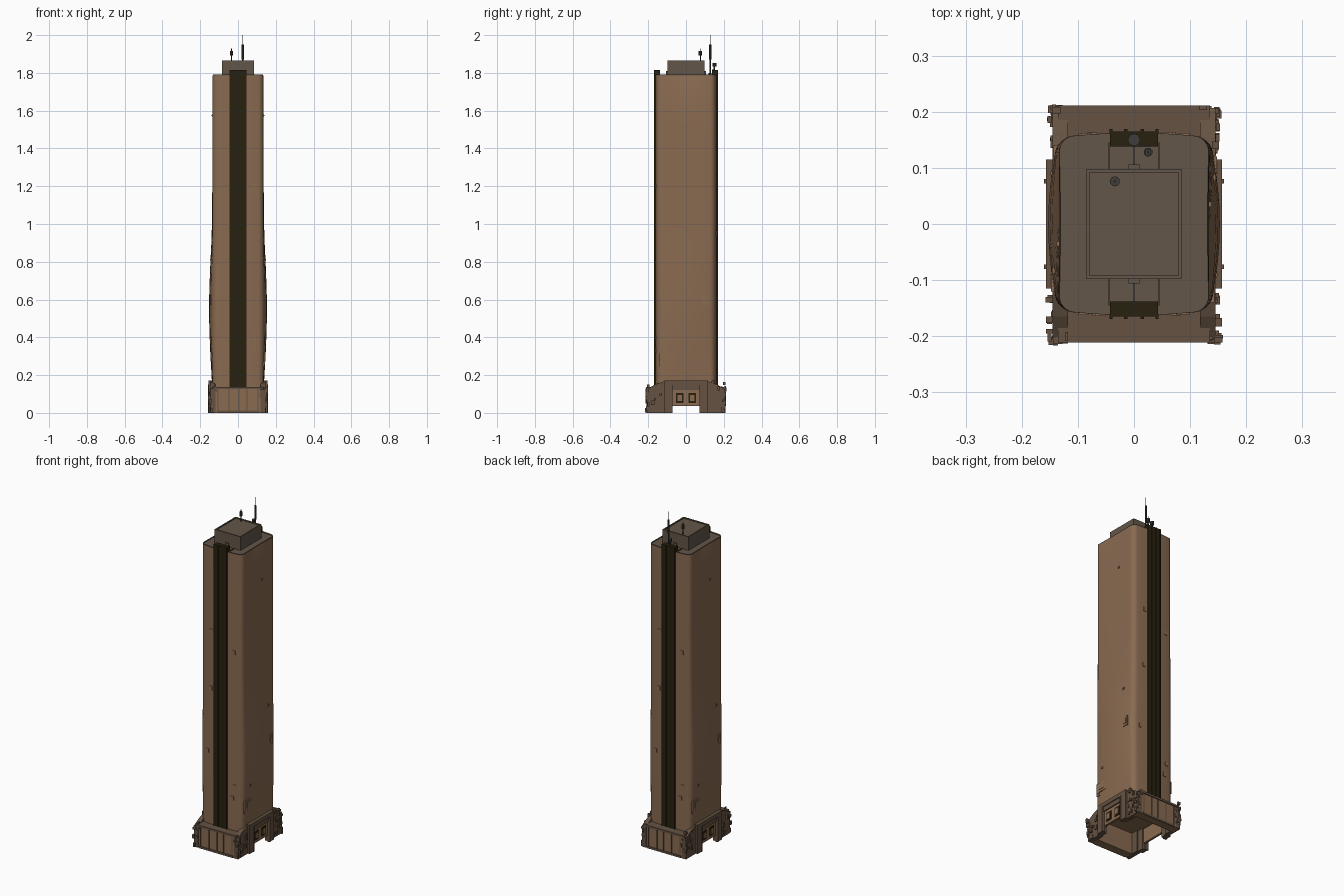
import bpy, bmesh, math, random
from mathutils import Vector, Matrix

if "Cube" in bpy.data.objects:
    bpy.data.objects.remove(bpy.data.objects["Cube"])
random.seed(4)


def mat(name, r, g, b):
    m = bpy.data.materials.new(name)
    m.diffuse_color = (r, g, b, 1)
    m.use_nodes = True
    m.node_tree.nodes["Principled BSDF"].inputs["Base Color"].default_value = m.diffuse_color
    return m


TAN = mat("tan cladding", 0.25, 0.145, 0.082)
GREY = mat("roof grey brown", 0.125, 0.092, 0.066)
DARK = mat("dark olive strip", 0.022, 0.015, 0.005)
BROWN = mat("base trim brown", 0.13, 0.085, 0.055)
METAL = mat("antenna metal", 0.05, 0.045, 0.04)


def finish(name, bm, mats):
    bmesh.ops.recalc_face_normals(bm, faces=bm.faces)
    me = bpy.data.meshes.new(name)
    bm.to_mesh(me)
    bm.free()
    for m in mats:
        me.materials.append(m)
    ob = bpy.data.objects.new(name, me)
    bpy.context.collection.objects.link(ob)
    return ob


def boxes(name, items, m):
    """One object from (x0, x1, y0, y1, z0, z1) boxes."""
    bm = bmesh.new()
    for x0, x1, y0, y1, z0, z1 in items:
        M = Matrix.Translation(((x0 + x1) / 2, (y0 + y1) / 2, (z0 + z1) / 2))
        S = Matrix.Diagonal((abs(x1 - x0), abs(y1 - y0), z1 - z0, 1))
        bmesh.ops.create_cube(bm, size=1, matrix=M @ S)
    return finish(name, bm, [m])


def turned(name, x, y, prof, m, seg=10):
    """Stack of cylinders: (z0, z1, radius)."""
    bm = bmesh.new()
    for z0, z1, r in prof:
        bmesh.ops.create_cone(bm, cap_ends=True, segments=seg, radius1=r, radius2=r,
                              depth=z1 - z0, matrix=Matrix.Translation((x, y, (z0 + z1) / 2)))
    return finish(name, bm, [m])


# Tower body: rounded rectangle lofted up, sides bowed outward low down
LEVELS = [(0.125, .002), (0.2, .006), (0.3, .012), (0.4, .016), (0.5, .019), (0.6, .019), (0.7, .016),
          (0.8, .012), (0.9, .007), (1.0, .004), (1.2, .002), (1.5, .0), (1.785, 0), (1.792, -.003)]


def bow(z):
    for (a, p), (b, q) in zip(LEVELS, LEVELS[1:]):
        if a <= z <= b:
            return p + (q - p) * (z - a) / (b - a)
    return 0


def side_x(y, z):
    return 0.134 + bow(z) * math.cos(math.pi * y / 0.33)


def end_y(x):
    return 0.154 + 0.009 * math.cos(math.pi * x / 0.28)


def ring():
    hx, hy, r, n = 0.134, 0.154, 0.026, 6
    pts = []
    for k, (sx, sy) in enumerate([(1, 1), (-1, 1), (-1, -1), (1, -1)]):
        for i in range(n + 1):
            a = math.pi / 2 * (k + i / n)
            pts.append(Vector((sx * (hx - r) + r * math.cos(a), sy * (hy - r) + r * math.sin(a))))
        nx, ny = [(-1, 1), (-1, -1), (1, -1), (1, 1)][k]
        a = math.pi / 2 * (k + 1)
        end = Vector((nx * (hx - r) + r * math.cos(a), ny * (hy - r) + r * math.sin(a)))
        last = pts[-1].copy()
        pts += [last.lerp(end, i / 8) for i in range(1, 8)]
    return pts


bm = bmesh.new()
rings = []
for z, b in LEVELS:
    row = []
    for p in ring():
        x = p.x * (1 + b * math.cos(math.pi * p.y / 0.33) / 0.134)
        y = p.y * (1 + 0.009 * math.cos(math.pi * p.x / 0.28) / 0.154)
        row.append(bm.verts.new((x, y, z)))
    rings.append(row)
n = len(rings[0])
for lo, hi in zip(rings, rings[1:]):
    for i in range(n):
        bm.faces.new((lo[i], lo[(i + 1) % n], hi[(i + 1) % n], hi[i]))
bm.faces.new(rings[0])
top = bm.faces.new(rings[-1])
bmesh.ops.inset_region(bm, faces=[top], thickness=0.006, depth=0)
bmesh.ops.translate(bm, verts=top.verts[:], vec=(0, 0, -0.008))
for f in bm.faces:
    f.material_index = 1 if min(v.co.z for v in f.verts) > 1.78 else 0
body = finish("tower_body", bm, [TAN, GREY])
bpy.context.view_layer.objects.active = body
body.select_set(True)
bpy.ops.object.shade_smooth_by_angle(angle=math.radians(35))

# Dark vertical strips on front and back with raised ribs and roof caps
strip, ribs, walk = [], [], []
for s in (-1, 1):
    strip += [(-.043, .043, s * .15, s * .165, .13, 1.815),
              (-.043, .043, s * .138, s * .15, 1.78, 1.815)]
    for x in (-.041, -.015, .015, .041):
        ribs.append((x - .003, x + .003, s * .16, s * .169, .13, 1.815))
    walk += [(x - .0015, x + .0015, s * .095, s * .145, 1.78, 1.79) for x in (-.045, 0, .045)]
    walk.append((-.01, .01, s * .09, s * .106, 1.78, 1.81))
boxes("dark_strips", strip, DARK)
boxes("strip_ribs", ribs, DARK)
boxes("roof_seams", walk, GREY)

# Rooftop plant room with rim
boxes("roof_plant_room", [(-.085, .085, -.098, .098, 1.78, 1.86)], GREY)
boxes("plant_room_rim", [(-.085, .085, s * .092, s * .098, 1.86, 1.866) for s in (-1, 1)] +
      [(s * .079, s * .085, -.092, .092, 1.86, 1.866) for s in (-1, 1)], GREY)

# Antennas
turned("main_antenna", .025, .128, [(1.78, 1.8, .008), (1.8, 1.87, .004), (1.87, 1.95, .006),
                                    (1.95, 2.0, .0018)], METAL)
turned("small_antenna", -.034, .076, [(1.86, 1.895, .003), (1.893, 1.917, .009), (1.917, 1.93, .002)], METAL)
turned("rear_beacon", 0, .15, [(1.8, 1.835, .004), (1.835, 1.853, .011)], METAL)
boxes("antenna_brackets", [(.0, .026, .137, .141, 1.81, 1.818), (.0, .004, .137, .152, 1.81, 1.818)], METAL)

# Base: front and back walls with pilaster lines and cornice
wall, trim = [], []
for s in (-1, 1):
    wall.append((-.138, .138, s * .158, s * .205, 0, .128))
    trim.append((-.135, .135, s * .155, s * .211, .126, .138))
    trim.append((-.11, .11, s * .2, s * .209, 0, .012))
    for x in (-.105, -.048, .005, .048, .105):
        trim.append((x - .003, x + .003, s * .2, s * .208, .01, .128))
boxes("base_end_walls", wall, TAN)
boxes("base_cornice_and_ribs", trim, BROWN)

# Base: corner blocks with stepped, sloped shoulders
bm = bmesh.new()
for sx in (-1, 1):
    for sy in (-1, 1):
        prof = [(.207, 0), (.207, .125), (.165, .15), (.122, .165), (.115, .165), (.115, 0)]
        a = [bm.verts.new((sx * .118, sy * y, z)) for y, z in prof]
        b = [bm.verts.new((sx * .145, sy * y, z)) for y, z in prof]
        bm.faces.new(a)
        bm.faces.new(b)
        for i in range(len(prof)):
            j = (i + 1) % len(prof)
            bm.faces.new((a[i], a[j], b[j], b[i]))
finish("base_corner_blocks", bm, [BROWN])

# Base: corner ornament clusters
bits = []
for sx in (-1, 1):
    for sy in (-1, 1):
        for i in range(26):
            on_side = random.random() < .6
            x = random.uniform(.138, .151) if on_side else random.uniform(.112, .15)
            y = random.uniform(.125, .205) if on_side else random.uniform(.2, .209)
            z = random.uniform(0, .12 if i < 20 else .15)
            w, d, h = (random.uniform(.003, .008) for _ in range(3))
            bits.append((sx * (x - w), sx * (x + w), sy * (y - d), sy * (y + d), z, z + h * 3.5))
boxes("corner_ornaments", bits, BROWN)

# Side entrances: jambs, lintel, panel with two windows, open at the bottom
frame, panel, glass = [], [], []
for s in (-1, 1):
    for t in (-1, 1):
        frame.append((s * .125, s * .157, t * .078, t * .115, 0, .16))
        frame.append((s * .14, s * .16, t * .072, t * .08, 0, .15))
        glass.append((s * .144, s * .1475, t * .014, t * .054, .052, .105))
        panel.append((s * .145, s * .15, t * .022, t * .046, .062, .095))
    frame.append((s * .125, s * .157, -.115, .115, .148, .172))
    frame.append((s * .13, s * .152, -.078, .078, .122, .15))
    panel.append((s * .132, s * .145, -.078, .078, .036, .124))
boxes("entrance_frames", frame, BROWN)
boxes("entrance_panels", panel, TAN)
boxes("entrance_windows", glass, DARK)

# Small fittings scattered on the facades
sidefit, endfit = [], []
for y, z, w, h in [(.1, .6, .02, .028), (-.1, .29, .04, .028), (-.125, .265, .015, .02), (.082, .81, .007, .007),
                   (-.09, .4, .006, .006), (.035, 1.575, .005, .005)]:
    for s in (-1, 1):
        x = side_x(y, z)
        sidefit.append((s * (x - .006), s * (x + .003), s * y - w, s * y + w, z - h, z + h))
        sidefit.append((s * (x - .006), s * (x + .005), s * y - w * .5, s * y + w * .5, z - h * .5, z + h * .6))
for x, z in [(.085, 1.2), (.09, .4), (-.09, .57), (-.065, .95), (-.06, 1.29), (.075, .33)]:
    for s in (-1, 1):
        y = end_y(x)
        endfit.append((-s * x - .009, -s * x + .009, s * (y - .006), s * (y + .003), z - .012, z + .012))
boxes("side_fittings", sidefit, TAN)
boxes("end_fittings", endfit, TAN)
